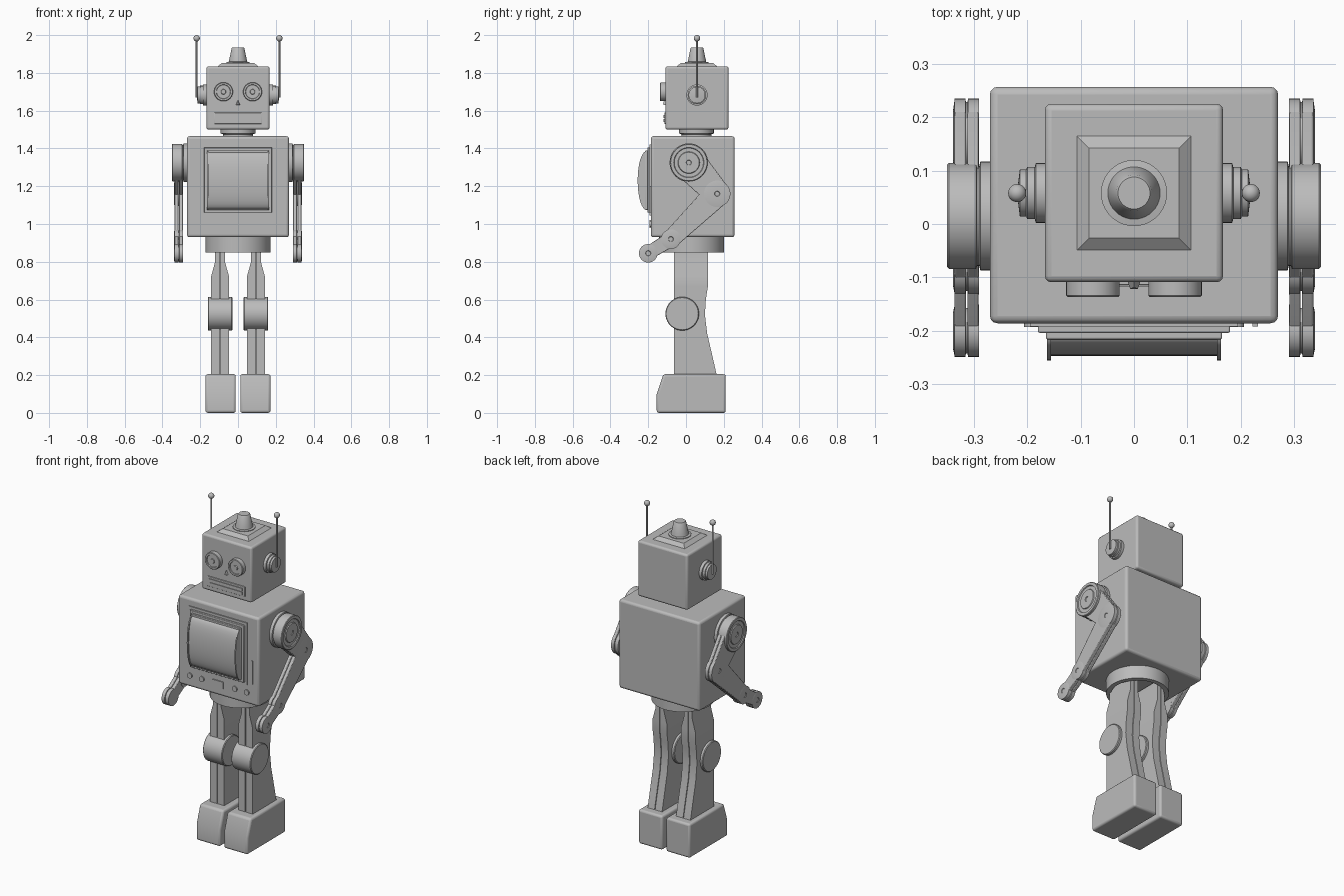
import bpy, bmesh, math
from mathutils import Vector, Matrix

cube = bpy.data.objects.get("Cube")
if cube:
    bpy.data.objects.remove(cube)

grey = bpy.data.materials.new("plain_grey")
grey.use_nodes = True
COLOUR = (0.5, 0.5, 0.5, 1)
grey.diffuse_color = COLOUR
grey.node_tree.nodes["Principled BSDF"].inputs["Base Color"].default_value = COLOUR


def finish(name, bm, bevel=0, segments=2, pair=False):
    """Turn a bmesh into an object, or into a mirrored left and right pair."""
    for side, prefix in ((1, "left_"), (-1, "right_")) if pair else ((1, ""),):
        part = bm.copy()
        bmesh.ops.scale(part, vec=(side, 1, 1), verts=part.verts)
        bmesh.ops.recalc_face_normals(part, faces=part.faces)
        mesh = bpy.data.meshes.new(prefix + name)
        part.to_mesh(mesh)
        part.free()
        mesh.materials.append(grey)
        ob = bpy.data.objects.new(prefix + name, mesh)
        bpy.context.collection.objects.link(ob)
        if bevel:
            mod = ob.modifiers.new("rounded_edges", "BEVEL")
            mod.width, mod.segments = bevel, segments
        bpy.ops.object.select_all(action="DESELECT")
        ob.select_set(True)
        bpy.context.view_layer.objects.active = ob
        bpy.ops.object.shade_smooth_by_angle(angle=math.radians(35))
    bm.free()


def loft(name, rings, closed=False, **kw):
    """Skin a stack of point loops; cap the ends unless the stack closes on itself."""
    bm = bmesh.new()
    loops = [[bm.verts.new(p) for p in ring] for ring in rings]
    pairs = list(zip(loops, loops[1:]))
    if closed:
        pairs.append((loops[-1], loops[0]))
    else:
        bm.faces.new(loops[0])
        bm.faces.new(loops[-1])
    for a, b in pairs:
        for i in range(len(a)):
            j = (i + 1) % len(a)
            bm.faces.new((a[i], a[j], b[j], b[i]))
    finish(name, bm, **kw)


def rect(z, x0, x1, y0, y1):
    return [(x0, y0, z), (x1, y0, z), (x1, y1, z), (x0, y1, z)]


def box(name, x, y, z, **kw):
    loft(name, [rect(h, *x, *y) for h in z], **kw)


def lathe(name, profile, axis, centre, sides=40, **kw):
    """Turn (radius, distance) points around a line through centre."""
    turn = {"x": Matrix(((0, 0, 1), (1, 0, 0), (0, 1, 0))),
            "y": Matrix(((1, 0, 0), (0, 0, 1), (0, 1, 0))),
            "z": Matrix.Identity(3)}[axis]
    angles = [math.tau * i / sides for i in range(sides)]
    rings = [[turn @ Vector((r * math.cos(a), r * math.sin(a), h)) + Vector(centre)
              for a in angles] for r, h in profile]
    loft(name, rings, **kw)


def side_profile(name, points, x0, x1, **kw):
    """Extrude a (y, z) outline across x."""
    loft(name, [[(x, y, z) for y, z in points] for x in (x0, x1)], **kw)


def link(name, a, ra, b, rb):
    """Tapered arm link with round ends, made of two pressed halves."""
    dy, dz = b[0] - a[0], b[1] - a[1]
    facing = math.atan2(dz, dy)
    spread = math.acos((ra - rb) / math.hypot(dy, dz))
    points = []
    for (y, z), r, start, end in ((a, ra, spread, math.tau - spread), (b, rb, -spread, spread)):
        for i in range(17):
            t = facing + start + (end - start) * i / 16
            points.append((y + r * math.cos(t), z + r * math.sin(t)))
    side_profile(name + "_inner_half", points, 0.291, 0.312, bevel=0.003, pair=True)
    side_profile(name + "_outer_half", points, 0.315, 0.336, bevel=0.003, pair=True)


# Feet
side_profile("foot", [(-0.155, 0), (-0.155, 0.1), (-0.12, 0.205), (0.21, 0.205), (0.21, 0)],
             0.012, 0.172, bevel=0.012, segments=3, pair=True)

# Legs: two pressed halves each, narrowing at the hip and flaring at the heel
LEG = [(0.19, 0.048, 0.165), (0.3, 0.048, 0.14), (0.42, 0.048, 0.112), (0.52, 0.048, 0.1),
       (0.6, 0.048, 0.105), (0.67, 0.048, 0.116), (0.72, 0.048, 0.116),
       (0.8, 0.026, 0.116), (0.92, 0.026, 0.116)]
for half, sign in (("inner", -1), ("outer", 1)):
    loft("leg_" + half + "_half",
         [rect(z, *sorted((0.095 + sign * 0.002, 0.095 + sign * w)), -0.064, y)
          for z, w, y in LEG], pair=True)
side_profile("leg_core", [(-0.055, 0.19), (-0.055, 0.92), (0.1, 0.92), (0.09, 0.52), (0.14, 0.19)],
             0.085, 0.105, pair=True)
lathe("knee", [(0.085, 0.03), (0.089, 0.034), (0.089, 0.156), (0.085, 0.16)],
      "x", (0, -0.02, 0.525), pair=True)

# Hip ring, open from below
lathe("hip_ring", [(0.172, 0.85), (0.172, 0.94), (0.145, 0.94), (0.145, 0.85)],
      "z", (0, 0.03, 0), closed=True)

# Body and its front display
box("body", (-0.27, 0.27), (-0.186, 0.257), (0.93, 1.465), bevel=0.014, segments=3)
box("display_back_plate", (-0.195, 0.195), (-0.192, -0.18), (1.045, 1.42))
box("display_frame", (-0.18, 0.18), (-0.204, -0.18), (1.06, 1.405), bevel=0.003)
box("display_inner_frame", (-0.165, 0.165), (-0.216, -0.18), (1.075, 1.39), bevel=0.003)


def bulge(depth, half_height):
    return [(-0.21 - depth * math.cos(t), 1.23 + half_height * math.sin(t))
            for t in (math.pi * (i / 16 - 0.5) * 0.999 for i in range(17))]


side_profile("display_screen", bulge(0.037, 0.15), -0.156, 0.156)
side_profile("display_cheek", bulge(0.046, 0.155), 0.156, 0.163, pair=True)
for name, x in (("inner_dial", 0.11), ("outer_dial", 0.19)):
    lathe(name, [(0.016, -0.193), (0.016, -0.18)], "y", (x, 0, 1.0), sides=20, pair=True)
box("control_plate", (-0.035, 0.035), (-0.192, -0.18), (0.98, 1.02))
box("side_slider", (0.222, 0.232), (-0.192, -0.18), (1.06, 1.2))

# Neck and head
lathe("neck", [(0.08, 1.45), (0.08, 1.475), (0.092, 1.48), (0.092, 1.51)], "z", (0, 0.055, 0))
box("head", (-0.167, 0.167), (-0.109, 0.225), (1.5, 1.835), bevel=0.012, segments=3)
loft("head_raised_top", [rect(z, -w, w, 0.058 - w, 0.058 + w)
                         for z, w in ((1.83, 0.107), (1.835, 0.107), (1.853, 0.084))])
lathe("beacon", [(0.062, 1.85), (0.062, 1.857), (0.049, 1.859), (0.046, 1.872),
                 (0.034, 1.93), (0.03, 1.935)], "z", (0, 0.058, 0))

# Face
lathe("eye", [(0.05, -0.1), (0.05, -0.134), (0.047, -0.137), (0.038, -0.137),
              (0.036, -0.132), (0.014, -0.132), (0.012, -0.137)],
      "y", (0.077, 0, 1.7), pair=True)
loft("nose", [[(-0.013, -0.105, 1.63), (0.013, -0.105, 1.63), (0, -0.105, 1.66)],
              [(-0.007, -0.122, 1.632), (0.007, -0.122, 1.632), (0, -0.118, 1.648)]])
box("mouth_frame", (-0.125, 0.125), (-0.114, -0.1), (1.53, 1.59), bevel=0.002)
for i, name in enumerate(("lower_lip", "upper_lip")):
    z = 1.54 + 0.022 * i
    box(name, (-0.11, 0.11), (-0.118, -0.11), (z, z + 0.016))

# Ears with aerials
lathe("ear", [(0.056, 0.16), (0.056, 0.184), (0.049, 0.186), (0.049, 0.2), (0.044, 0.202),
              (0.044, 0.214), (0.02, 0.217)], "x", (0, 0.058, 1.683), pair=True)
lathe("aerial", [(0.005, 1.67), (0.005, 1.98)], "z", (0.219, 0.058, 0), sides=12, pair=True)
bm = bmesh.new()
bmesh.ops.create_uvsphere(bm, u_segments=20, v_segments=12, radius=0.017,
                          matrix=Matrix.Translation((0.219, 0.058, 1.983)))
finish("aerial_tip", bm, pair=True)

# Shoulders
lathe("shoulder", [(0.102, 0.26), (0.102, 0.288), (0.094, 0.29), (0.094, 0.294), (0.099, 0.296),
                   (0.099, 0.347), (0.096, 0.35), (0.08, 0.35), (0.077, 0.345), (0.058, 0.345),
                   (0.055, 0.35), (0.014, 0.35), (0.012, 0.346)],
      "x", (0, 0.015, 1.325), pair=True)

# Arms: three links with round hubs
SHOULDER, ELBOW, WRIST, HAND = (0.015, 1.325), (0.165, 1.16), (-0.08, 0.92), (-0.2, 0.845)
link("upper_arm", SHOULDER, 0.09, ELBOW, 0.068)
link("forearm", ELBOW, 0.068, WRIST, 0.047)
link("hand", WRIST, 0.04, HAND, 0.035)
for name, (y, z), r in (("elbow", ELBOW, 0.07), ("wrist", WRIST, 0.052), ("hand", HAND, 0.049)):
    lathe(name + "_hub", [(r, 0.29), (r, 0.311), (r - 0.006, 0.312), (r - 0.006, 0.315),
                          (r, 0.316), (r, 0.336), (r * 0.7, 0.339), (0.014, 0.339),
                          (0.012, 0.336)], "x", (0, y, z), pair=True)
